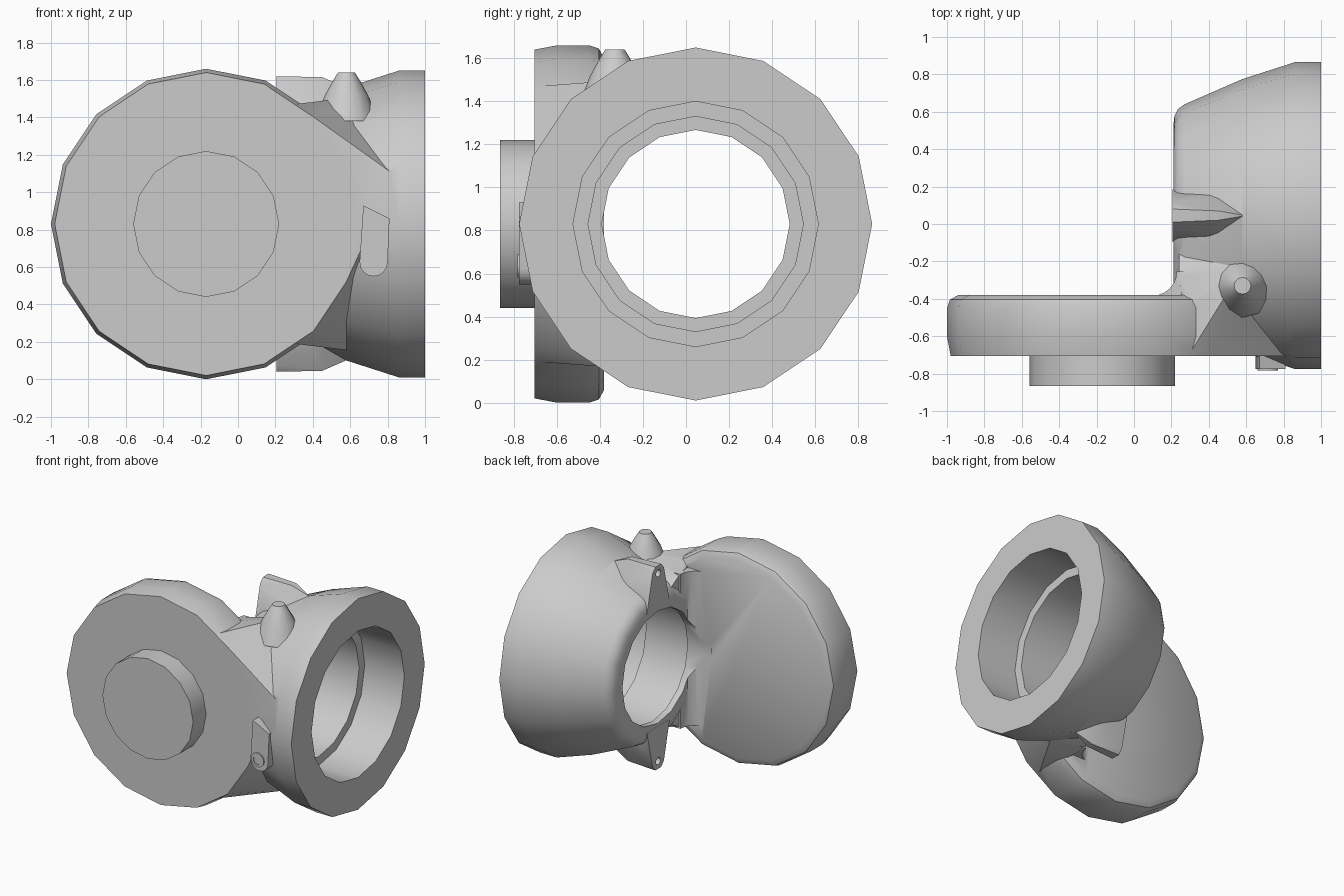
import bpy, bmesh
from math import cos, sin, pi, radians

if "Cube" in bpy.data.objects:
    bpy.data.objects.remove(bpy.data.objects["Cube"], do_unlink=True)

grey = bpy.data.materials.new("cast grey")
grey.use_nodes = True
grey.diffuse_color = (0.6, 0.6, 0.6, 1)
grey.node_tree.nodes["Principled BSDF"].inputs["Base Color"].default_value = (0.6, 0.6, 0.6, 1)

MID = 0.83            # height of both axes
RING_Y, DISC_X = 0.045, -0.17


def finish(bm, name):
    bmesh.ops.recalc_face_normals(bm, faces=bm.faces[:])
    mesh = bpy.data.meshes.new(name)
    bm.to_mesh(mesh)
    bm.free()
    mesh.materials.append(grey)
    obj = bpy.data.objects.new(name, mesh)
    bpy.context.collection.objects.link(obj)
    return obj


def loft(name, loops):
    """Closed solid through a row of equal loops."""
    bm = bmesh.new()
    rings = [[bm.verts.new(p) for p in loop] for loop in loops]
    n = len(rings[0])
    for a, b in zip(rings, rings[1:]):
        for i in range(n):
            j = (i + 1) % n
            bm.faces.new((a[i], a[j], b[j], b[i]))
    bm.faces.new(rings[0])
    bm.faces.new(rings[-1])
    return finish(bm, name)


def circle(axis, t, r, centre, z=MID, sides=16):
    loop = []
    for i in range(sides):
        a = 2 * pi * i / sides
        u, v = centre + r * cos(a), z + r * sin(a)
        loop.append((t, u, v) if axis == "x" else (u, t, v))
    return loop


def turned(name, axis, centre, profile, z=MID, sides=16):
    """Turned solid; profile is (distance along axis, radius)."""
    return loft(name, [circle(axis, t, r, centre, z, sides) for t, r in profile])


def hull(name, points):
    bm = bmesh.new()
    for p in points:
        bm.verts.new(p)
    res = bmesh.ops.convex_hull(bm, input=bm.verts[:])
    junk = {g for g in res["geom_interior"] + res["geom_unused"]
            if isinstance(g, bmesh.types.BMVert)}
    bmesh.ops.delete(bm, geom=list(junk), context="VERTS")
    return finish(bm, name)


def select(obj):
    bpy.ops.object.select_all(action="DESELECT")
    bpy.context.view_layer.objects.active = obj
    obj.select_set(True)


def combine(obj, other, operation):
    select(obj)
    mod = obj.modifiers.new("combine", "BOOLEAN")
    mod.object, mod.operation, mod.solver = other, operation, "EXACT"
    bpy.ops.object.modifier_apply(modifier=mod.name)
    bpy.data.objects.remove(other, do_unlink=True)


def smooth(obj, angle=35):
    select(obj)
    bpy.ops.object.shade_smooth_by_angle(angle=radians(angle))


# Tapered ring housing with a rounded rear edge
RING = [(0.21, 0.48), (0.216, 0.53), (0.235, 0.57), (0.27, 0.595),
        (0.58, 0.73), (0.86, 0.82), (1.0, 0.82)]
body = turned("housing", "x", RING_Y, RING)

# Flat disc with a rounded rear rim
DISC = [(-0.705, 0.81), (-0.6, 0.83), (-0.45, 0.83), (-0.405, 0.815), (-0.38, 0.77)]
combine(body, turned("disc", "y", DISC_X, DISC), "UNION")

# Web blending the disc into the ring
web = [(0.84, -0.705, 1.09)]
for t, r in DISC:
    web += [p for p in circle("y", t, r, DISC_X) if p[0] > 0.3]
for t, r in RING[3:5]:
    web += [p for p in circle("x", t, r, RING_Y) if p[1] < -0.15]
for s in (-1, 1):
    web += [(0.3, -0.69, MID + s * 0.64), (0.3, -0.43, MID + s * 0.64),
            (0.24, -0.1, MID + s * 0.5), (0.24, -0.28, MID + s * 0.6)]
combine(body, hull("web", web), "UNION")

# Concave fillet between the rear faces of disc and ring
arc = [pi * i / 12 for i in range(7)]
section = [(0.1 + 0.128 * sin(a), -0.255 - 0.128 * cos(a)) for a in arc]
section += [(0.32, -0.255), (0.32, -0.45), (0.1, -0.45)]
combine(body, loft("fillet", [[(x, y, MID + s * 0.6) for x, y in section]
                              for s in (-1, 1)]), "UNION")

# Screw lugs above and below the rear opening
for s in (-1, 1):
    lug = []
    for y, z in ((0.14, 0.46), (0.085, 0.59), (0.07, 0.75), (0.035, 0.79)):
        lug += [(0.207, RING_Y + side * y, MID + s * z) for side in (-1, 1)]
    lug += [(0.45, RING_Y + d, MID + s * 0.785) for d in (-0.025, 0.025)]
    lug += [(0.45, RING_Y + d, MID + s * 0.6) for d in (-0.12, 0.12)]
    lug.append((0.6, RING_Y, MID + s * 0.72))
    combine(body, hull("lug", lug), "UNION")
    hole = turned("screw_hole", "x", RING_Y, [(0.1, 0.028), (0.36, 0.028)], MID + s * 0.73, 12)
    combine(body, hole, "DIFFERENCE")

# Stepped bore, widest at the open end
BORE = [(0.05, 0.437), (0.26, 0.437), (0.26, 0.5), (0.66, 0.5), (0.66, 0.57), (1.1, 0.57)]
combine(body, turned("bore", "x", RING_Y, BORE), "DIFFERENCE")
smooth(body)

# Round spigot on the disc
smooth(turned("front_spigot", "y", DISC_X, [(-0.865, 0.39), (-0.69, 0.39)]))

# Small tapered stud on the upper shoulder
stud = []
for z, r in ((1.38, 0.17), (1.52, 0.115), (1.6, 0.07), (1.64, 0.045)):
    stud.append([(0.58 + r * cos(pi * i / 6), -0.33 + r * sin(pi * i / 6), z)
                 for i in range(12)])
smooth(loft("shoulder_stud", stud), 50)

# Rounded tab with a screw seat beside the disc
tab = []
for y in (-0.775, -0.66):
    tab += [(0.725 + 0.075 * cos(pi + pi * i / 8), y, 0.625 + 0.075 * sin(pi + pi * i / 8))
            for i in range(9)]
    tab += [(0.81, y, 0.86), (0.67, y, 0.93)]
smooth(hull("side_tab", tab))
seat = turned("tab_screw", "y", 0.715, [(-0.783, 0.055), (-0.7, 0.055)], 0.635, 14)
combine(seat, turned("recess", "y", 0.715, [(-0.8, 0.036), (-0.777, 0.036)], 0.635, 14),
        "DIFFERENCE")
smooth(seat)
